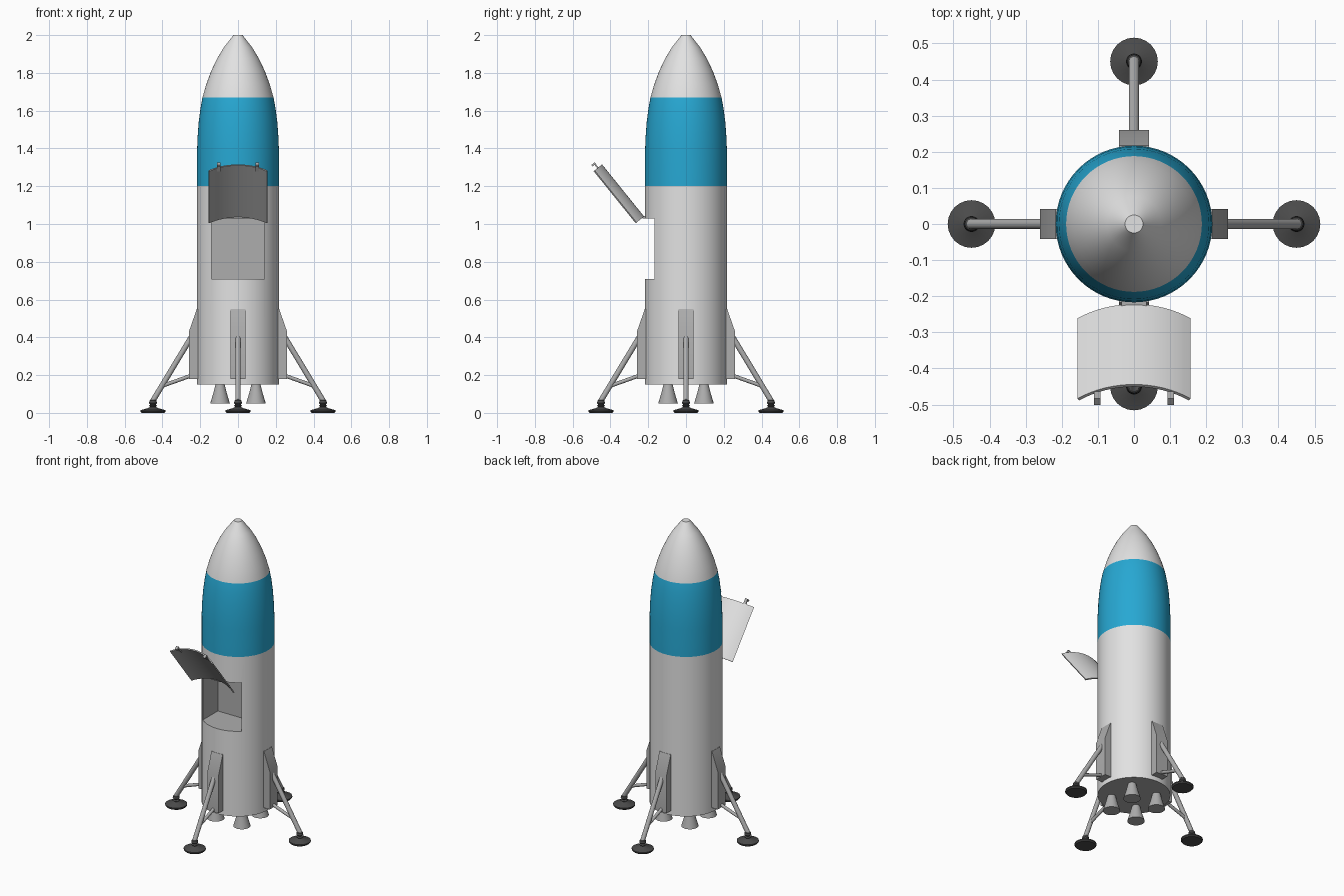
import bpy, bmesh, math
from mathutils import Vector, Matrix

if "Cube" in bpy.data.objects:
    bpy.data.objects.remove(bpy.data.objects["Cube"])


def mat(name, c):
    m = bpy.data.materials.new(name)
    m.diffuse_color = (*c, 1)
    m.use_nodes = True
    m.node_tree.nodes["Principled BSDF"].inputs["Base Color"].default_value = m.diffuse_color
    return m


WHITE = mat("hull white", (0.76, 0.76, 0.76))
BLUE = mat("band blue", (0.02, 0.39, 0.65))
GREY = mat("metal grey", (0.42, 0.42, 0.42))
DARK = mat("foot dark grey", (0.07, 0.07, 0.07))


def finish(name, bm, mats, angle=35):
    bmesh.ops.recalc_face_normals(bm, faces=bm.faces)
    me = bpy.data.meshes.new(name)
    bm.to_mesh(me)
    bm.free()
    ob = bpy.data.objects.new(name, me)
    bpy.context.collection.objects.link(ob)
    for m in mats:
        me.materials.append(m)
    smooth(ob, angle)
    return ob


def smooth(ob, angle=35):
    bpy.ops.object.select_all(action='DESELECT')
    ob.select_set(True)
    bpy.context.view_layer.objects.active = ob
    bpy.ops.object.shade_smooth_by_angle(angle=math.radians(angle))


def lathe(bm, profile, n, mtx=Matrix()):
    """Closed solid of revolution from (radius, z) points."""
    rings = [[bm.verts.new(mtx @ Vector((r * math.cos(2 * math.pi * i / n),
                                         r * math.sin(2 * math.pi * i / n), z)))
              for i in range(n)] for r, z in profile]
    for a, b in zip(rings, rings[1:]):
        for i in range(n):
            j = (i + 1) % n
            bm.faces.new((a[i], a[j], b[j], b[i]))
    bm.faces.new(rings[0][::-1])
    bm.faces.new(rings[-1])


def rod(bm, a, b, r, n=16):
    a, b = Vector(a), Vector(b)
    d = b - a
    m = Matrix.Translation(a) @ d.to_track_quat('Z', 'Y').to_matrix().to_4x4()
    lathe(bm, [(r, 0), (r, d.length)], n, m)


def box(bm, centre, size, rot=Matrix()):
    m = Matrix.Translation(centre) @ rot @ Matrix.Diagonal((*size, 1))
    bmesh.ops.create_cube(bm, size=1, matrix=m)


# Hull with nose, turned from one profile
bm = bmesh.new()
lathe(bm, [(0.217, 0.15), (0.217, 1.2), (0.217, 1.38), (0.214, 1.46), (0.208, 1.54),
           (0.199, 1.61), (0.188, 1.67), (0.168, 1.74), (0.142, 1.81), (0.111, 1.875),
           (0.075, 1.935), (0.028, 1.995), (0.025, 2.0)], 64)
hull = finish("hull", bm, [WHITE, BLUE, GREY])

# Cargo bay cut into the front
bm = bmesh.new()
box(bm, (0, -0.16, 0.87), (0.28, 0.30, 0.32))
cutter = finish("bay_cutter", bm, [GREY])
cutter.hide_render = True
mod = hull.modifiers.new("bay", 'BOOLEAN')
mod.operation = 'DIFFERENCE'
mod.solver = 'EXACT'
mod.object = cutter
bpy.context.view_layer.objects.active = hull
bpy.ops.object.modifier_apply(modifier="bay")
bpy.data.objects.remove(cutter)
for p in hull.data.polygons:
    c = p.center
    in_bay = 0.7 < c.z < 1.04 and math.hypot(c.x, c.y) < 0.2
    if in_bay or p.normal.z < -0.9:
        p.material_index = 2
    else:
        p.material_index = 1 if 1.2 < c.z < 1.67 else 0
smooth(hull)

# Curved bay door, swung open upwards
hinge = Vector((0, -0.222, 1.04))
along = Vector((0, -0.628, 0.778))
out = Vector((0, 0.778, 0.628))
R, HALF, LENGTH, THICK, SEG = 0.268, 0.157, 0.354, 0.008, 16
tmax = math.asin(HALF / R)


def door_point(t, v, depth):
    return (hinge + Vector(((R - depth) * math.sin(t), 0, 0)) + along * v
            + out * ((R - depth) * math.cos(t) - R))


bm = bmesh.new()
rows = []
for i in range(SEG + 1):
    t = -tmax + 2 * tmax * i / SEG
    rows.append([bm.verts.new(door_point(t, v, d)) for v, d in
                 ((0, 0), (LENGTH, 0), (LENGTH, THICK), (0, THICK))])
for a, b in zip(rows, rows[1:]):
    for k in range(4):
        f = bm.faces.new((a[k], a[(k + 1) % 4], b[(k + 1) % 4], b[k]))
        f.material_index = 0 if k == 0 else 1
for r in (rows[0], rows[-1]):
    bm.faces.new(r).material_index = 1
finish("bay_door", bm, [WHITE, GREY])

# Door latches on the free edge and hinge at the hull
tilt = Matrix((( 1, 0, 0, 0), (0, along.y, out.y, 0), (0, along.z, out.z, 0), (0, 0, 0, 1)))
bm = bmesh.new()
for s in (-1, 1):
    p = door_point(s * math.asin(0.105 / R), LENGTH, THICK)
    box(bm, p + along * 0.005, (0.018, 0.05, 0.008), tilt)
    box(bm, p + along * 0.028 - out * 0.006, (0.018, 0.010, 0.022), tilt)
finish("door_latches", bm, [GREY])
bm = bmesh.new()
box(bm, (0, -0.215, 1.036), (0.07, 0.03, 0.012))
finish("door_hinge", bm, [GREY])

# Four engine bells on the diagonals
bm = bmesh.new()
for sx in (-1, 1):
    for sy in (-1, 1):
        lathe(bm, [(0.052, 0.05), (0.037, 0.10), (0.024, 0.152)], 24,
              Matrix.Translation((sx * 0.095, sy * 0.095, 0)))
finish("engine_bells", bm, [GREY])

# Four landing legs
for k, side in enumerate(("right", "back", "left", "front")):
    spin = Matrix.Rotation(k * math.pi / 2, 4, 'Z')
    # fairing housing against the hull
    bm = bmesh.new()
    outline = [(0.19, 0.18), (0.26, 0.18), (0.26, 0.43), (0.218, 0.55), (0.19, 0.55)]
    a, b = [[bm.verts.new((x, y, z)) for x, z in outline] for y in (-0.041, 0.041)]
    bm.faces.new(a)
    bm.faces.new(b[::-1])
    for i in range(5):
        j = (i + 1) % 5
        bm.faces.new((a[i], b[i], b[j], a[j]))
    bm.transform(spin)
    finish(side + "_leg_fairing", bm, [GREY])
    # main strut and brace
    bm = bmesh.new()
    rod(bm, (0.245, 0, 0.405), (0.45, 0, 0.065), 0.0145)
    rod(bm, (0.24, 0, 0.20), (0.395, 0, 0.145), 0.010)
    bm.transform(spin)
    finish(side + "_leg_struts", bm, [GREY])
    # foot pad with ribbed ankle
    bm = bmesh.new()
    lathe(bm, [(0.060, 0), (0.066, 0.007), (0.066, 0.014), (0.025, 0.026), (0.016, 0.032),
               (0.022, 0.038), (0.015, 0.045), (0.021, 0.052), (0.018, 0.066), (0.008, 0.074)],
          24, Matrix.Translation((0.45, 0, 0)))
    bm.transform(spin)
    finish(side + "_foot", bm, [DARK])
